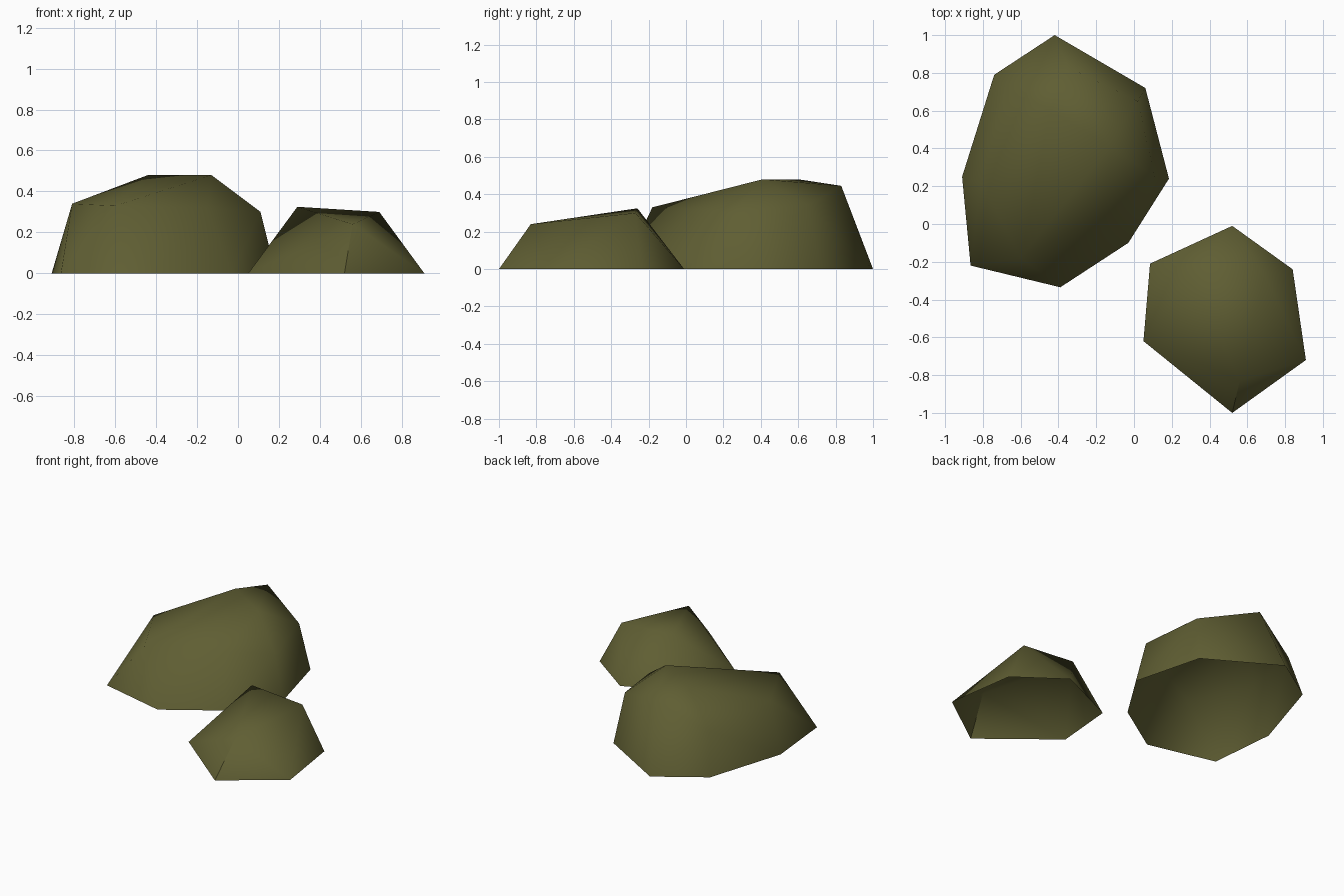
import bpy, bmesh, math

if "Cube" in bpy.data.objects:
    bpy.data.objects.remove(bpy.data.objects["Cube"])

moss = bpy.data.materials.new("olive stone")
moss.diffuse_color = (0.115, 0.112, 0.033, 1)
moss.use_nodes = True
moss.node_tree.nodes["Principled BSDF"].inputs["Base Color"].default_value = moss.diffuse_color


def rock(name, base, top):
    """Faceted boulder: hull of a ground outline and upper corners, open below."""
    bm = bmesh.new()
    for x, y in base:
        bm.verts.new((x, y, 0))
    for p in top:
        bm.verts.new(p)
    bmesh.ops.convex_hull(bm, input=bm.verts[:])
    under = [f for f in bm.faces if all(v.co.z < 1e-4 for v in f.verts)]
    bmesh.ops.recalc_face_normals(bm, faces=bm.faces[:])
    bmesh.ops.delete(bm, geom=under, context='FACES')
    me = bpy.data.meshes.new(name)
    bm.to_mesh(me)
    bm.free()
    me.materials.append(moss)
    ob = bpy.data.objects.new(name, me)
    bpy.context.collection.objects.link(ob)
    bpy.ops.object.select_all(action='DESELECT')
    ob.select_set(True)
    bpy.context.view_layer.objects.active = ob
    bpy.ops.object.shade_smooth_by_angle(angle=math.radians(60))


# Large boulder at the back left
rock("large_rock",
     [(-.42, 1), (-.74, .79), (-.91, .25), (-.865, -.22),
      (-.39, -.335), (-.03, -.10), (.185, .24), (.06, .72)],
     [(-.81, .22, .34), (-.60, -.18, .33), (-.15, .06, .32), (.11, .25, .30),
      (.02, .65, .34), (-.35, .83, .445), (-.68, .72, .285),
      (-.44, .60, .48), (-.13, .41, .48)])

# Small boulder at the front right
rock("small_rock",
     [(.52, -.01), (.84, -.24), (.91, -.72), (.52, -1), (.05, -.62), (.085, -.21)],
     [(.29, -.26, .325), (.69, -.27, .30), (.56, -.83, .24)])
